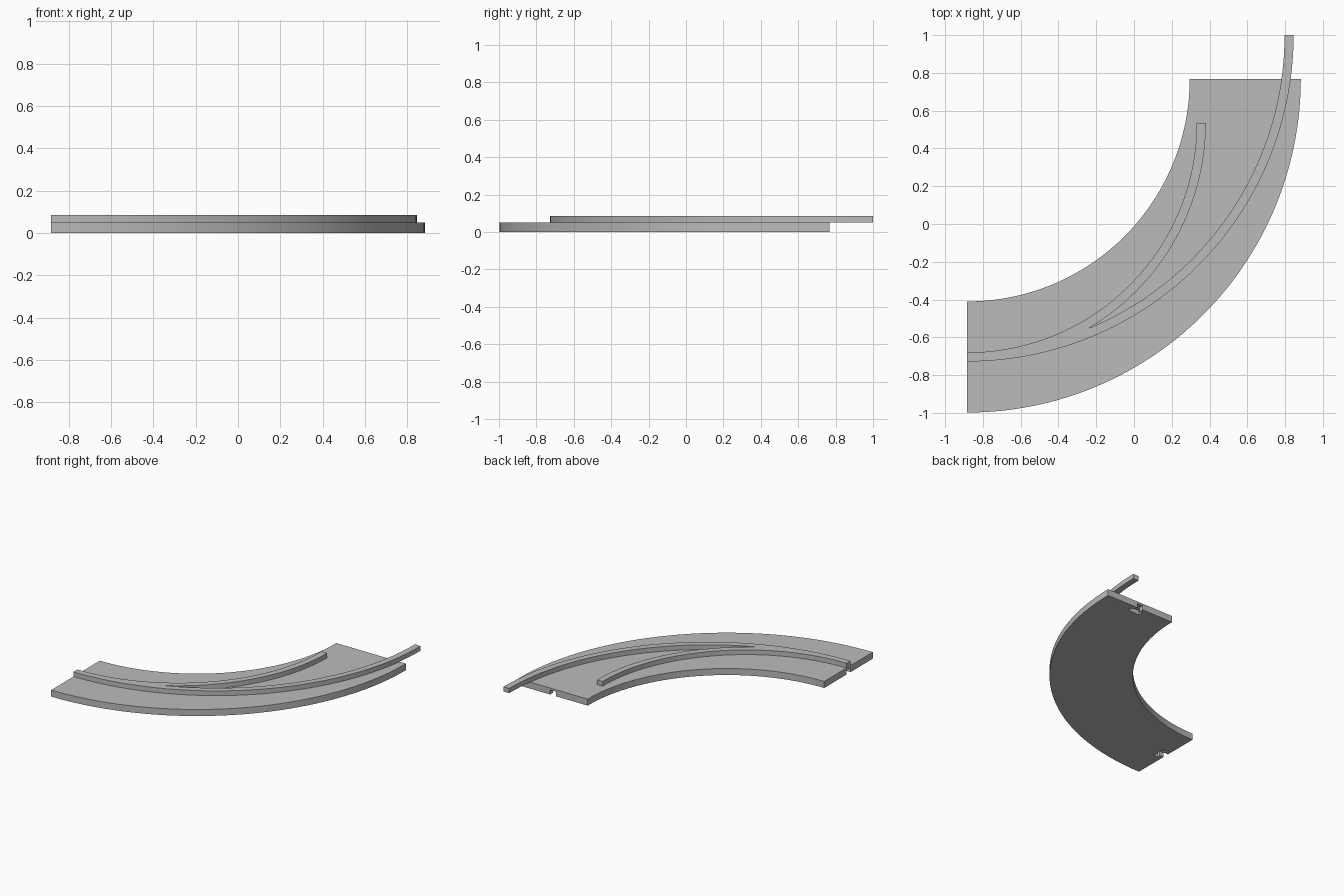
import bpy, bmesh
from math import sin, cos, acos, pi

cube = bpy.data.objects.get("Cube")
if cube:
    bpy.data.objects.remove(cube)

grey = bpy.data.materials.new("grey")
grey.use_nodes = True
colour = (0.5, 0.5, 0.5, 1)
grey.diffuse_color = colour
grey.node_tree.nodes["Principled BSDF"].inputs["Base Color"].default_value = colour

LEFT = -0.883          # x of the straight-cut start and of every arc centre
BASE_Y, BASE_IN, BASE_OUT = 0.768, 1.178, 1.766
LONG_Y, LONG_IN, LONG_OUT = 1.0, 1.68, 1.728
SHORT_Y, SHORT_IN, SHORT_OUT = 0.535, 1.215, 1.263
BASE_TOP, RAIL_TOP = 0.05, 0.086


def arc(cy, r, a0=0.0, a1=pi / 2, n=64):
    """Points on an arc; angle 0 points to -y, a quarter turn points to +x."""
    steps = [a0 + (a1 - a0) * i / n for i in range(n + 1)]
    return [(LEFT + r * sin(a), cy - r * cos(a)) for a in steps]


def prism(name, outline, z0, z1):
    """Upright prism over a flat outline."""
    bm = bmesh.new()
    face = bm.faces.new([bm.verts.new((x, y, z0)) for x, y in outline])
    top = bmesh.ops.extrude_face_region(bm, geom=[face])["geom"]
    verts = [v for v in top if isinstance(v, bmesh.types.BMVert)]
    bmesh.ops.translate(bm, verts=verts, vec=(0, 0, z1 - z0))
    bmesh.ops.recalc_face_normals(bm, faces=bm.faces)
    mesh = bpy.data.meshes.new(name)
    bm.to_mesh(mesh)
    bm.free()
    mesh.materials.append(grey)
    obj = bpy.data.objects.new(name, mesh)
    bpy.context.collection.objects.link(obj)
    return obj


def activate(obj):
    bpy.ops.object.select_all(action="DESELECT")
    obj.select_set(True)
    bpy.context.view_layer.objects.active = obj


# Curved base slab
base = prism("base", arc(BASE_Y, BASE_IN) + arc(BASE_Y, BASE_OUT)[::-1], 0, BASE_TOP)

# T-shaped connector slots in the underside of both ends
middle = (BASE_IN + BASE_OUT) / 2
half_t = [(-0.02, 0.025), (0.035, 0.025), (0.035, 0.05), (0.07, 0.05)]
tee = half_t + [(d, -w) for d, w in reversed(half_t)]
slots = [[(LEFT + d, BASE_Y - middle + w) for d, w in tee],
         [(LEFT + middle + w, BASE_Y - d) for d, w in tee]]
for outline in slots:
    cutter = prism("slot_cutter", outline, -0.02, 0.035)
    cutter.hide_render = True
    mod = base.modifiers.new("slot", "BOOLEAN")
    mod.operation = "DIFFERENCE"
    mod.solver = "EXACT"
    mod.object = cutter
    activate(base)
    bpy.ops.object.modifier_apply(modifier=mod.name)
    bpy.data.objects.remove(cutter)

# Forked rail: a long and a short arc that share the start and part at the crotch
gap = LONG_Y - SHORT_Y
drop = (LONG_IN ** 2 - SHORT_OUT ** 2 + gap ** 2) / (2 * gap)
long_split = acos(drop / LONG_IN)
short_split = acos((drop - gap) / SHORT_OUT)
fork = (arc(LONG_Y, LONG_OUT)
        + arc(LONG_Y, LONG_IN, pi / 2, long_split)
        + arc(SHORT_Y, SHORT_OUT, short_split, pi / 2)[1:]
        + arc(SHORT_Y, SHORT_IN, pi / 2, 0))
rail = prism("forked_rail", fork, BASE_TOP, RAIL_TOP)

for obj in (base, rail):
    activate(obj)
    bpy.ops.object.shade_smooth_by_angle(angle=pi / 6)
